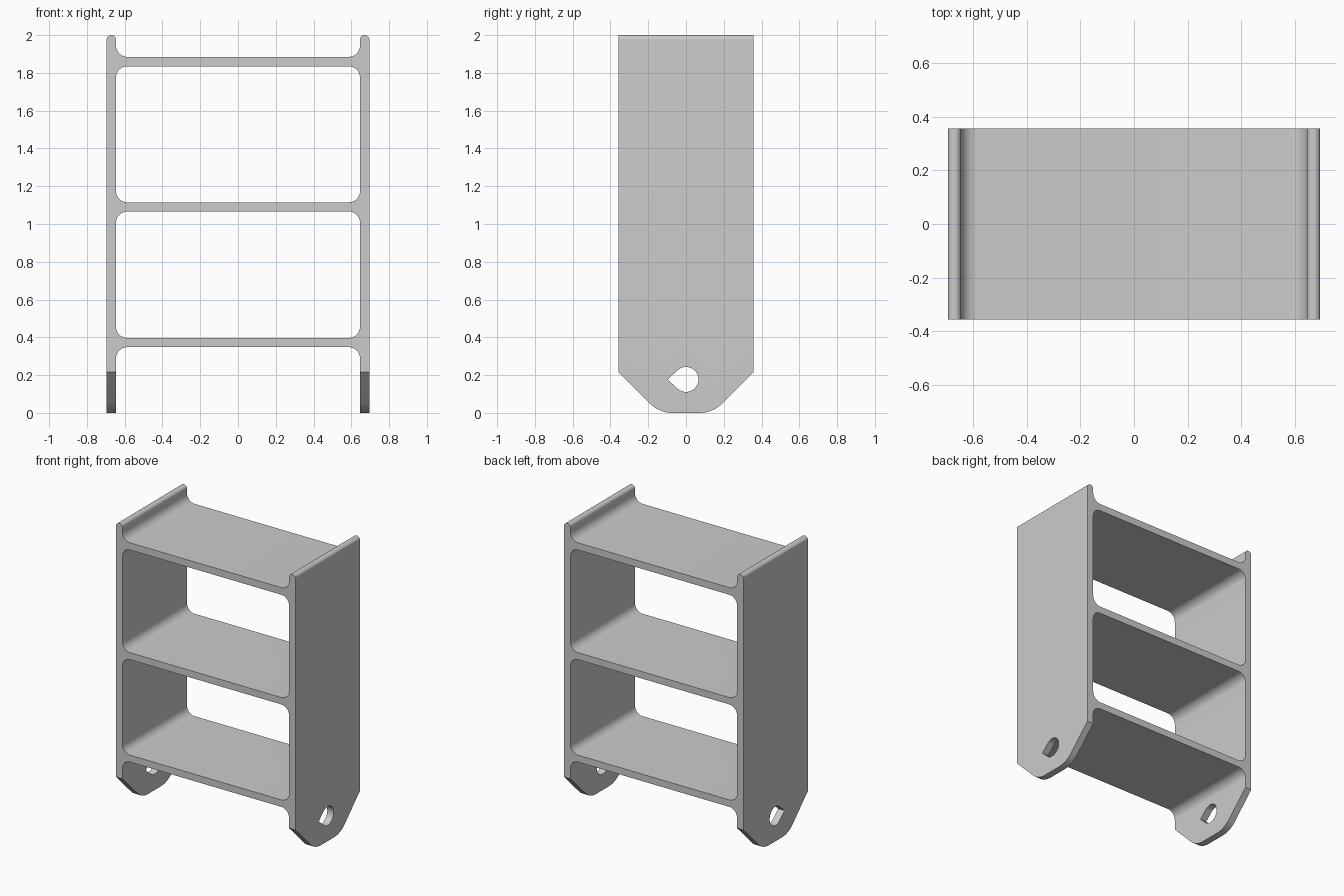
import bpy, bmesh, math
from mathutils import Vector

cube = bpy.data.objects.get("Cube")
if cube:
    bpy.data.objects.remove(cube, do_unlink=True)

OUT_X, IN_X, HALF_Y, TOP = 0.695, 0.646, 0.3575, 2.0
SHELVES = [(0.348, 0.397), (1.066, 1.115), (1.835, 1.885)]  # underside, upper side
FILLET = 0.06
BEYOND = 0.3  # overshoot for clean cuts


def rounded(corners, steps=12):
    """Turn (u, v, radius) corners into a polygon with filleted corners."""
    pts = []
    for i, (u, v, r) in enumerate(corners):
        p = Vector((u, v))
        if r == 0:
            pts.append(p)
            continue
        a = (Vector(corners[i - 1][:2]) - p).normalized()
        b = (Vector(corners[(i + 1) % len(corners)][:2]) - p).normalized()
        half = a.angle(b) / 2
        centre = p + (a + b).normalized() * r / math.sin(half)
        start = p + a * r / math.tan(half) - centre
        end = p + b * r / math.tan(half) - centre
        for k in range(steps + 1):
            t = k / steps * (math.pi - 2 * half)
            turn = math.pi - 2 * half
            arc = start * math.sin(turn - t) + end * math.sin(t)
            pts.append(centre + arc.normalized() * r)
    return pts


def mirrored(half):
    return half + [(-u, v, r) for u, v, r in reversed(half)]


def prism(name, pts, axis, depth):
    """Extrude a (u, z) polygon by depth to both sides along x or y."""
    def place(u, z, d):
        return (u, d, z) if axis == "y" else (d, u, z)
    bm = bmesh.new()
    near, far = [[bm.verts.new(place(u, z, d)) for u, z in pts] for d in (-depth, depth)]
    bm.faces.new(near)
    bm.faces.new(reversed(far))
    for i in range(len(pts)):
        bm.faces.new((near[i], near[i - 1], far[i - 1], far[i]))
    bmesh.ops.recalc_face_normals(bm, faces=bm.faces[:])
    mesh = bpy.data.meshes.new(name)
    bm.to_mesh(mesh)
    bm.free()
    obj = bpy.data.objects.new(name, mesh)
    bpy.context.collection.objects.link(obj)
    return obj


def boolean(target, cutter, operation):
    cutter.hide_render = True
    mod = target.modifiers.new(cutter.name, "BOOLEAN")
    mod.object, mod.operation, mod.solver = cutter, operation, "EXACT"
    bpy.context.view_layer.objects.active = target
    bpy.context.view_layer.update()
    bpy.ops.object.modifier_apply(modifier=mod.name)
    bpy.data.objects.remove(cutter, do_unlink=True)


# Frame: side panels with round top lips, joined by filleted shelves
lip = (OUT_X - IN_X) / 2 - 0.0005
frame = prism("shelf_frame", rounded(mirrored([
    (IN_X, SHELVES[0][0], FILLET),
    (IN_X, -BEYOND, 0),
    (OUT_X, -BEYOND, 0),
    (OUT_X, TOP, lip),
    (IN_X, TOP, lip),
    (IN_X, SHELVES[-1][1], FILLET),
])), "y", HALF_Y + BEYOND)

# Rounded openings between the shelves
for lower, upper in zip(SHELVES, SHELVES[1:]):
    window = prism("window_cutter", rounded(mirrored([
        (IN_X, lower[1], FILLET), (IN_X, upper[0], FILLET)])), "y", 1)
    boolean(frame, window, "DIFFERENCE")

# Side silhouette with chamfered, rounded feet
silhouette = prism("silhouette_cutter", rounded(mirrored([
    (0.142, 0, 0.17), (HALF_Y, 0.2155, 0), (HALF_Y, TOP + BEYOND, 0)])), "x", 1)
boolean(frame, silhouette, "INTERSECT")

# Teardrop mounting holes through both feet
RADIUS, TIP, HOLE_Z = 0.066, 0.098, 0.177
sweep = math.pi - math.acos(RADIUS / TIP)
drop = [(-TIP, HOLE_Z)]
for k in range(37):
    a = sweep * (1 - k / 18)
    drop.append((RADIUS * math.cos(a), HOLE_Z + RADIUS * math.sin(a)))
boolean(frame, prism("hole_cutter", drop, "x", 1), "DIFFERENCE")

# Smooth fillets, sharp edges
bpy.ops.object.select_all(action="DESELECT")
frame.select_set(True)
bpy.context.view_layer.objects.active = frame
bpy.ops.object.shade_smooth_by_angle(angle=math.radians(30))
